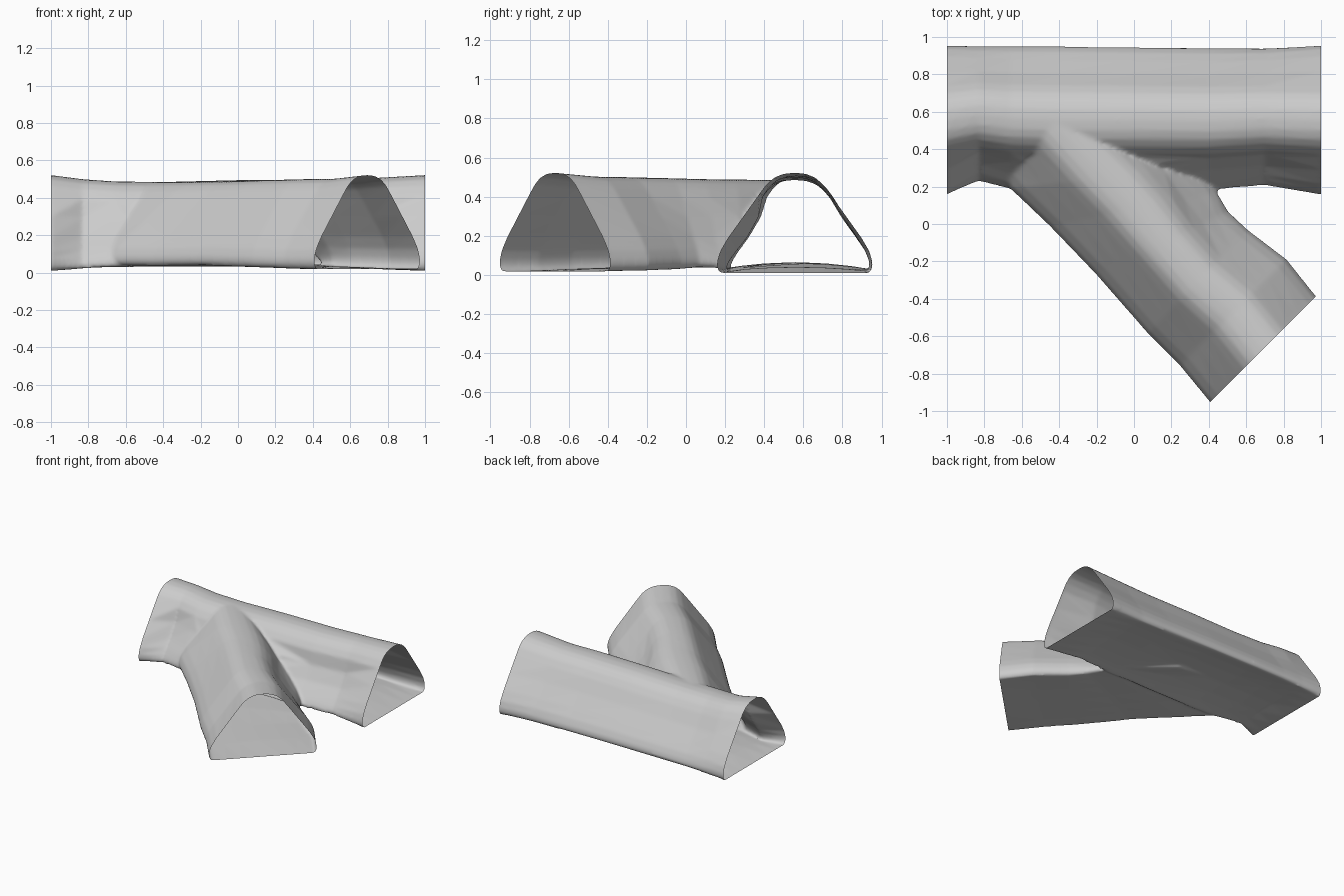
import bpy, bmesh, math
from mathutils import Vector

if "Cube" in bpy.data.objects:
    bpy.data.objects.remove(bpy.data.objects["Cube"])

# Arched cross-section: left half as (fraction across, fraction of height)
half = [(.02, .03), (0, .08), (0, .14), (.02, .24), (.07, .37), (.17, .58), (.27, .79),
        (.32, .89), (.37, .955), (.43, .99)]
arch = half + [(.5, 1)] + [(1 - u, v) for u, v in reversed(half)]
floor_line = [.85, .7, .5, .3, .15]


def loft(name, stations):
    """Closed solid: (left, right, crown, floor height, floor bump, left dent, right dent)."""
    bm = bmesh.new()
    rings = []
    for left, right, h, base, bump, dent_l, dent_r in stations:
        a, b = Vector((*left, 0)), Vector((*right, 0))
        pts = []
        for u, v in arch:
            bow = max(0, math.sin(math.pi * min(1, v / .8)))   # walls bow inward
            shift = dent_l * bow if u < .5 else -dent_r * bow
            pts.append((u + shift, base + (v - .03) / .97 * (h - base)))
        pts += [(u, base + bump * math.sin(math.pi * u)) for u in floor_line]
        rings.append([bm.verts.new(a.lerp(b, u) + Vector((0, 0, z))) for u, z in pts])
    n = len(rings[0])
    for r, s in zip(rings, rings[1:]):
        for i in range(n):
            j = (i + 1) % n
            bm.faces.new((r[i], r[j], s[j], s[i]))
    bm.faces.new(rings[0])
    bm.faces.new(rings[-1])
    bmesh.ops.recalc_face_normals(bm, faces=bm.faces)
    me = bpy.data.meshes.new(name)
    bm.to_mesh(me)
    bm.free()
    ob = bpy.data.objects.new(name, me)
    bpy.context.collection.objects.link(ob)
    return ob


# Straight main passage, overlong at both ends: x, front y, back y, then section values
main_rows = [(-1.1, .158, .953, .525, .01, 0, 0, 0), (-1, .158, .953, .522, .01, 0, 0, 0),
             (-.83, .212, .955, .50, .022, .02, .08, .02),
             (-.66, .175, .957, .488, .028, .03, .05, .03),
             (-.4, .16, .957, .485, .03, .035, 0, .03), (0, .16, .953, .495, .03, .03, 0, .03),
             (.40, .158, .948, .499, .025, .02, .10, .03),
             (.7, .185, .943, .505, .02, .02, .10, .02),
             (1, .158, .953, .522, .01, 0, 0, 0), (1.1, .158, .953, .525, .01, 0, 0, 0)]
main = loft("tunnel_junction", [((x, f), (x, b), *rest) for x, f, b, *rest in main_rows])

# Diagonal branch, overlong at its mouth, last section hidden inside the main passage
branch = loft("branch_passage", [
    ((.49, -1.035), (1.055, -.47), .525, .018, 0, 0, 0),
    ((.408, -.953), (.973, -.388), .522, .018, 0, 0, 0),
    ((.245, -.755), (.815, -.19), .503, .022, .01, 0, 0),
    ((.075, -.585), (.605, -.03), .50, .028, .01, 0, 0),
    ((-.205, -.265), (.51, .07), .495, .038, .01, 0, .03),
    ((-.45, -.01), (.46, .17), .49, .035, .015, 0, .05),
    ((-.66, .19), (.36, .30), .488, .037, .02, 0, .03),
    ((-.95, .56), (.05, .56), .484, .04, .03, 0, 0)])

# Merge both into one skin and blend the valley between them
bpy.context.view_layer.objects.active = main
main.select_set(True)
mod = main.modifiers.new("join", 'BOOLEAN')
mod.operation = 'UNION'
mod.solver = 'EXACT'
mod.object = branch
bpy.ops.object.modifier_apply(modifier=mod.name)
bpy.data.objects.remove(branch)
mod = main.modifiers.new("skin", 'REMESH')
mod.mode = 'VOXEL'
mod.voxel_size = .012
bpy.ops.object.modifier_apply(modifier=mod.name)
mod = main.modifiers.new("soften", 'SMOOTH')
mod.factor = .5
mod.iterations = 6
bpy.ops.object.modifier_apply(modifier=mod.name)

# Cut the three mouths open
bm = bmesh.new()
bm.from_mesh(main.data)
for co, no in [((1, 0, 0), (1, 0, 0)), ((-1, 0, 0), (-1, 0, 0)), ((.41, -.95, 0), (1, -1, 0))]:
    bmesh.ops.bisect_plane(bm, geom=bm.verts[:] + bm.edges[:] + bm.faces[:], dist=1e-5,
                           plane_co=co, plane_no=Vector(no).normalized(), clear_outer=True)
bm.to_mesh(main.data)
bm.free()
bpy.ops.object.shade_smooth()
